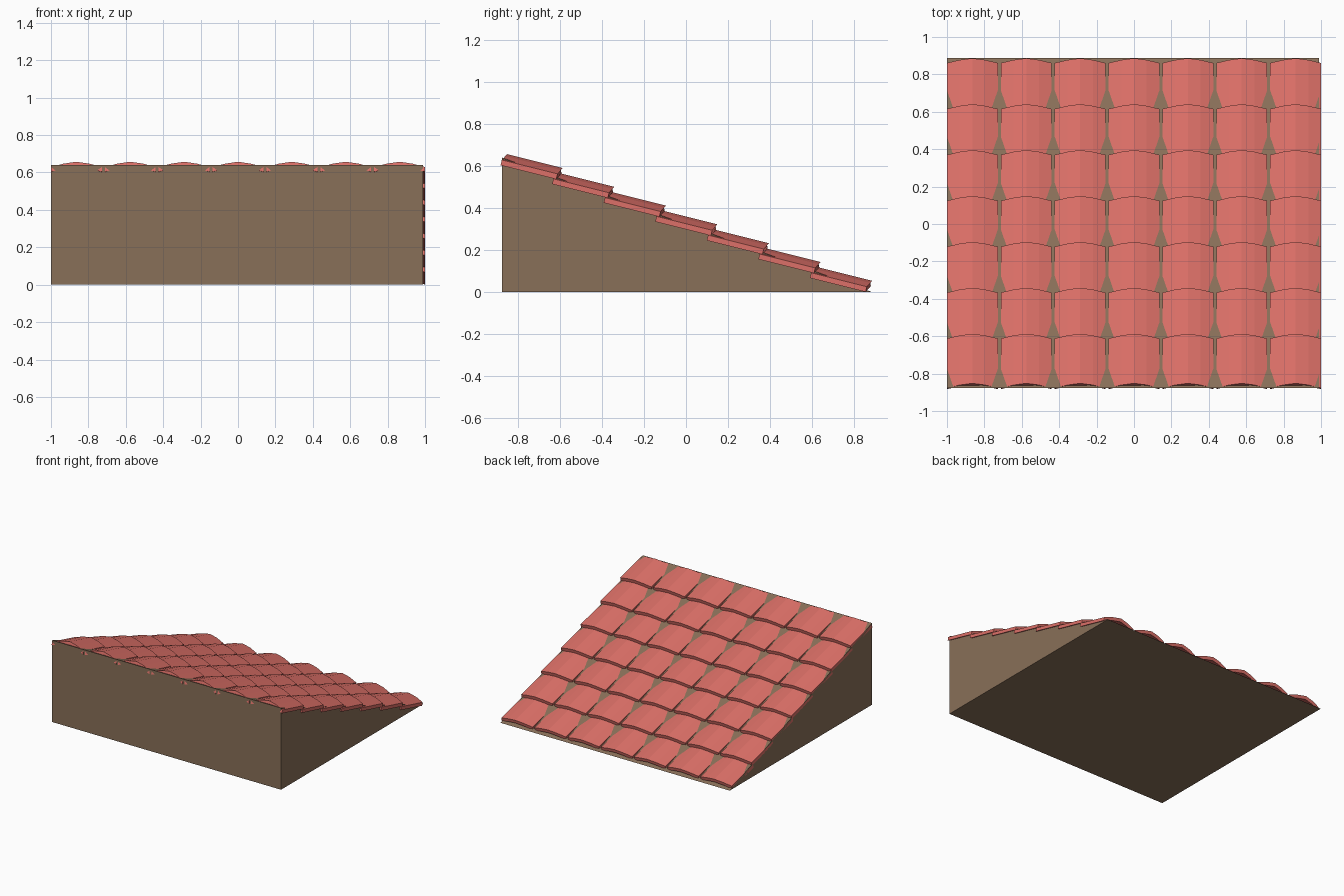
import bpy
import bmesh

cube = bpy.data.objects.get("Cube")
if cube:
    bpy.data.objects.remove(cube, do_unlink=True)


def material(name, rgb):
    mat = bpy.data.materials.new(name)
    mat.use_nodes = True
    mat.diffuse_color = (*rgb, 1)
    mat.node_tree.nodes["Principled BSDF"].inputs["Base Color"].default_value = (*rgb, 1)
    return mat


brown = material("brown wood", (0.25, 0.16, 0.098))
red = material("red clay", (0.72, 0.162, 0.138))


def loft(bm, rings):
    """Join closed rings of points and cap both ends."""
    loops = [[bm.verts.new(p) for p in ring] for ring in rings]
    n = len(loops[0])
    for a, b in zip(loops, loops[1:]):
        for i in range(n):
            j = (i + 1) % n
            bm.faces.new((a[i], a[j], b[j], b[i]))
    bm.faces.new(loops[0])
    bm.faces.new(loops[-1])


def finish(bm, name, mat):
    bmesh.ops.recalc_face_normals(bm, faces=bm.faces)
    mesh = bpy.data.meshes.new(name)
    bm.to_mesh(mesh)
    bm.free()
    mesh.materials.append(mat)
    obj = bpy.data.objects.new(name, mesh)
    bpy.context.collection.objects.link(obj)
    return obj


# Sloping wedge under the tiles
profile = [(-0.877, 0), (0.887, 0), (-0.877, 0.641)]
bm = bmesh.new()
loft(bm, [[(x, y, z) for y, z in profile] for x in (-1, 0.988)])
finish(bm, "roof_base", brown)

# Arched clay tiles, tilted less than the roof so their heads sink into it
COLUMNS = ROWS = 7
PITCH_X, PITCH_Y, RISE = 0.288, 0.2455, 0.0895
HALF_WIDTH, LENGTH, TILT, THICK = 0.136, 0.265, 0.25, 0.025
arch = [(-1, 0), (-0.5, 0.018), (0, 0.028), (0.5, 0.018), (1, 0)]


def tile_ring(along):
    top = [(u * HALF_WIDTH, 0.861 - along + 0.9 * h, 0.026 + along * TILT + h)
           for u, h in arch]
    under = [(x, y - 0.006, z - THICK) for x, y, z in reversed(top)]
    return top + under


for row in range(ROWS):
    bm = bmesh.new()
    for col in range(COLUMNS):
        cx = (col - (COLUMNS - 1) / 2) * PITCH_X
        loft(bm, [[(x + cx, y - row * PITCH_Y, z + row * RISE)
                   for x, y, z in tile_ring(along)] for along in (0, LENGTH)])
    finish(bm, f"tile_row_{row + 1}", red)
